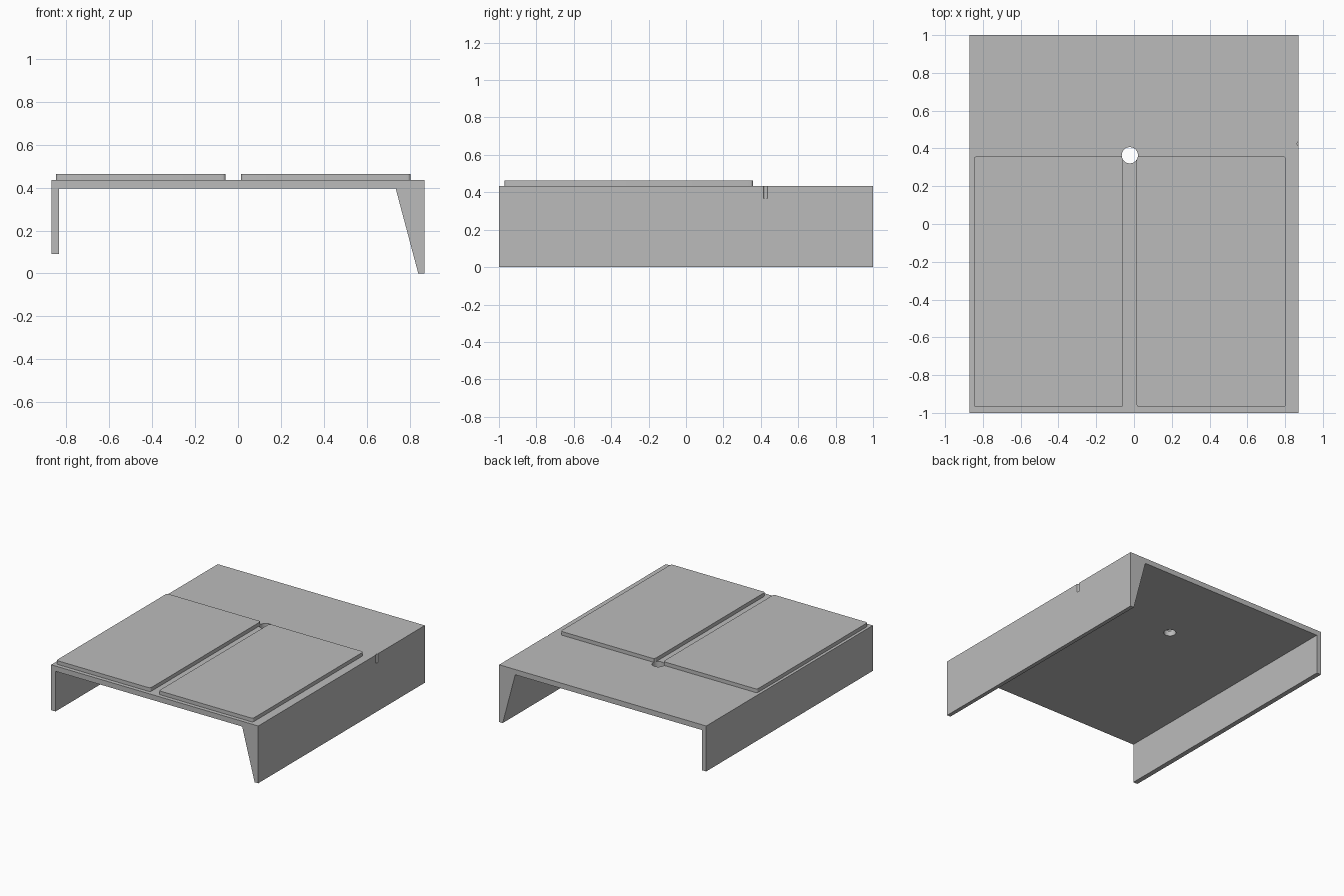
import bpy
import bmesh

if "Cube" in bpy.data.objects:
    bpy.data.objects.remove(bpy.data.objects["Cube"], do_unlink=True)

# One plain grey for everything
grey = bpy.data.materials.new("plain_grey")
grey.use_nodes = True
colour = (0.5, 0.5, 0.5, 1)
grey.diffuse_color = colour
grey.node_tree.nodes["Principled BSDF"].inputs["Base Color"].default_value = colour

LENGTH, TOP, PLATE_TOP = 1.0, 0.435, 0.463


def finish(name, bm):
    bmesh.ops.recalc_face_normals(bm, faces=bm.faces)
    mesh = bpy.data.meshes.new(name)
    bm.to_mesh(mesh)
    bm.free()
    mesh.materials.append(grey)
    obj = bpy.data.objects.new(name, mesh)
    bpy.context.collection.objects.link(obj)
    return obj


def extrude_along_y(name, profile):
    bm = bmesh.new()
    face = bm.faces.new([bm.verts.new((x, -LENGTH, z)) for x, z in profile])
    result = bmesh.ops.extrude_face_region(bm, geom=[face])
    verts = [v for v in result["geom"] if isinstance(v, bmesh.types.BMVert)]
    bmesh.ops.translate(bm, verts=verts, vec=(0, 2 * LENGTH, 0))
    return finish(name, bm)


def rounded_plate(name, x0, x1, y0, y1, z0, z1, radius):
    bm = bmesh.new()
    bmesh.ops.create_cube(bm, size=1)
    for v in bm.verts:
        v.co = (x1 if v.co.x > 0 else x0, y1 if v.co.y > 0 else y0,
                z1 if v.co.z > 0 else z0)
    upright = [e for e in bm.edges
               if abs(e.verts[0].co.z - e.verts[1].co.z) > 0.001]
    bmesh.ops.bevel(bm, geom=upright, offset=radius, segments=5,
                    profile=0.5, affect="EDGES")
    return finish(name, bm)


def drill(targets, x, y, z0, z1, radius):
    bpy.ops.mesh.primitive_cylinder_add(vertices=48, radius=radius, depth=z1 - z0,
                                        location=(x, y, (z0 + z1) / 2))
    cutter = bpy.context.object
    cutter.name = "hole_cutter"
    cutter.hide_render = True
    cutter.data.materials.append(grey)
    for obj in targets:
        mod = obj.modifiers.new("hole", "BOOLEAN")
        mod.operation, mod.solver, mod.object = "DIFFERENCE", "EXACT", cutter
        bpy.context.view_layer.objects.active = obj
        bpy.ops.object.modifier_apply(modifier=mod.name)
    bpy.data.objects.remove(cutter, do_unlink=True)


# Deck with a short straight wall and a tall tapered wall
deck = extrude_along_y("deck_and_walls", [
    (-0.87, 0.09), (-0.833, 0.09), (-0.833, 0.395), (0.735, 0.395),
    (0.84, 0), (0.87, 0), (0.87, TOP), (-0.87, TOP)])

# Two raised pads on the deck
pads = [rounded_plate(name, x0, x0 + 0.79, -0.97, 0.358, TOP, PLATE_TOP, 0.015)
        for name, x0 in (("right_pad", -0.848), ("left_pad", 0.014))]

# Round hole between the pads, and a small notch in the tall wall
drill([deck] + pads, -0.022, 0.364, 0.3, 0.6, 0.043)
drill([deck], 0.874, 0.425, 0.368, 0.5, 0.011)

for obj in [deck] + pads:
    bpy.ops.object.select_all(action="DESELECT")
    obj.select_set(True)
    bpy.context.view_layer.objects.active = obj
    bpy.ops.object.shade_smooth_by_angle()
